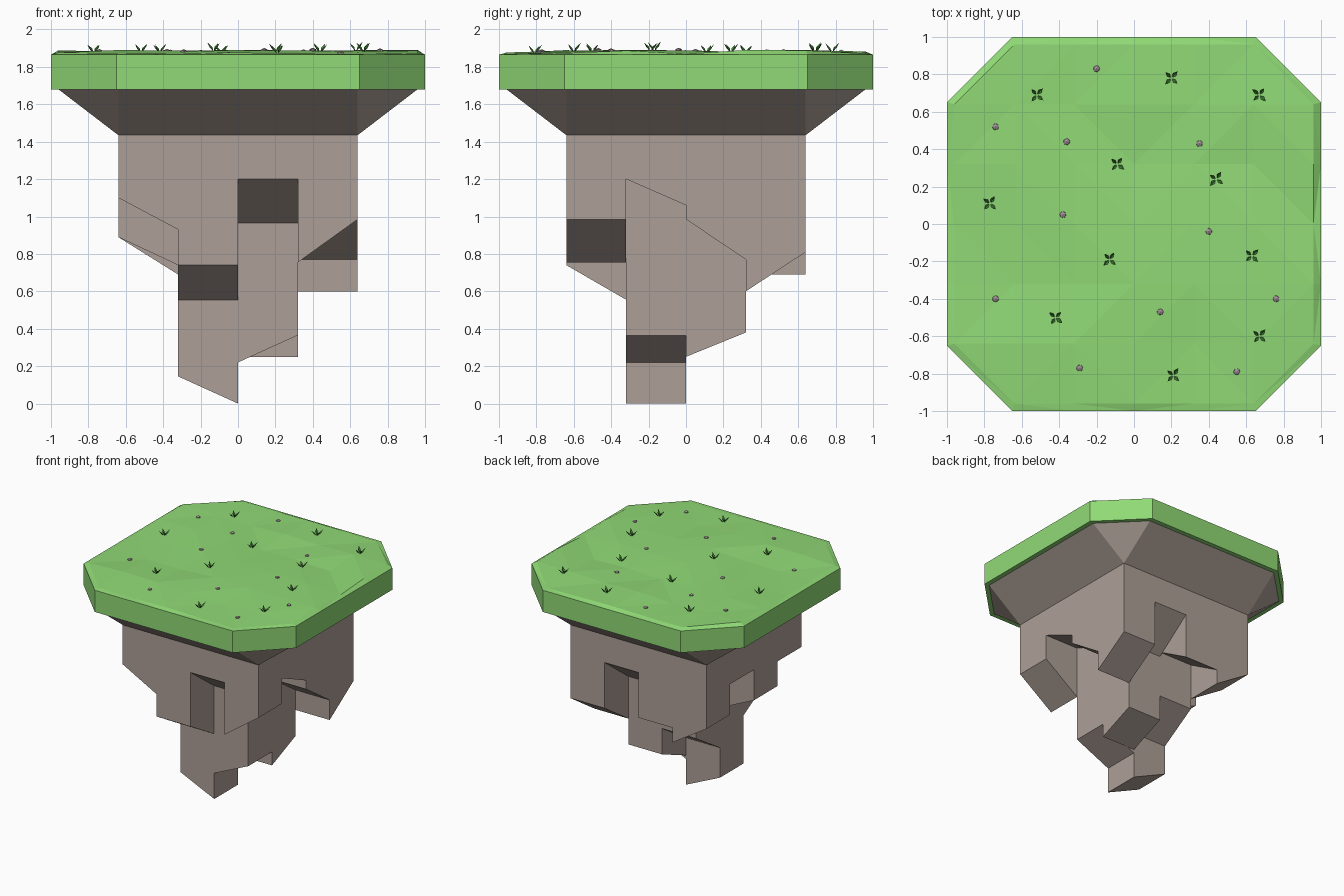
import bpy, bmesh, math, random
from mathutils import Vector, Matrix
from mathutils.bvhtree import BVHTree

if "Cube" in bpy.data.objects:
    bpy.data.objects.remove(bpy.data.objects["Cube"])

random.seed(4)
C = 0.32                     # grid cell
RIM, Z_TOP, Z_GRASS, Z_ROCK = 0.96, 1.865, 1.68, 1.435


def material(name, rgb):
    m = bpy.data.materials.new(name)
    m.diffuse_color = (*rgb, 1)
    m.use_nodes = True
    m.node_tree.nodes["Principled BSDF"].inputs["Base Color"].default_value = m.diffuse_color
    return m


def finish(bm, name, mat):
    me = bpy.data.meshes.new(name)
    bm.to_mesh(me)
    bm.free()
    me.materials.append(mat)
    ob = bpy.data.objects.new(name, me)
    bpy.context.collection.objects.link(ob)
    return ob


def face(bm, pts, toward):
    f = bm.faces.new([bm.verts.new(p) for p in pts])
    f.normal_update()
    if f.normal.dot(Vector(toward)) < 0:
        f.normal_flip()


grass = material("grass", (0.28, 0.70, 0.18))
leaf = material("leaf", (0.07, 0.30, 0.05))
rock = material("rock", (0.42, 0.35, 0.31))
stone = material("stone", (0.36, 0.28, 0.31))

# Grass slab: bumpy faceted grid with cut corners, thin bevel rim, straight sides
bm = bmesh.new()
bmesh.ops.create_grid(bm, x_segments=6, y_segments=6, size=RIM)
for f in [f for f in bm.faces if all(abs(c) > 0.65 for c in f.calc_center_median()[:2])]:
    corner = max(f.verts, key=lambda v: abs(v.co.x) + abs(v.co.y))
    rest = [v for v in f.verts if v != corner]
    bm.verts.remove(corner)
    bm.faces.new(rest)
for v in bm.verts:
    v.co.z = random.uniform(Z_TOP + 0.002, Z_TOP + 0.027)
edges = [e for e in bm.edges if e.is_boundary]
new = bmesh.ops.extrude_edge_only(bm, edges=edges)["geom"]


def push(c):
    a = abs(c)
    return math.copysign(1.0 if a > 0.95 else 0.65 if a > 0.63 else a, c)


for v in [g for g in new if isinstance(g, bmesh.types.BMVert)]:
    v.co = (push(v.co.x), push(v.co.y), Z_TOP)
bmesh.ops.triangulate(bm, faces=bm.faces[:])
edges = [e for e in bm.edges if e.is_boundary]
new = bmesh.ops.extrude_edge_only(bm, edges=edges)["geom"]
for v in [g for g in new if isinstance(g, bmesh.types.BMVert)]:
    v.co.z = Z_GRASS
bmesh.ops.contextual_create(bm, geom=[e for e in bm.edges if e.is_boundary])
bmesh.ops.recalc_face_normals(bm, faces=bm.faces[:])
tree = BVHTree.FromBMesh(bm)
finish(bm, "grass_slab", grass)


def ground(x, y):
    return tree.ray_cast(Vector((x, y, 5)), Vector((0, 0, -1)))[0]


# Rock: tapered collar, four sloped sides and four corner triangles
bm = bmesh.new()
h = 2 * C
for i in range(4):
    r = Matrix.Rotation(i * math.pi / 2, 3, 'Z')
    side = [(RIM, -h, Z_GRASS), (RIM, h, Z_GRASS), (h, h, Z_ROCK), (h, -h, Z_ROCK)]
    tri = [(RIM, h, Z_GRASS), (h, RIM, Z_GRASS), (h, h, Z_ROCK)]
    face(bm, [r @ Vector(p) for p in side], r @ Vector((1, 0, -1)))
    face(bm, [r @ Vector(p) for p in tri], r @ Vector((1, 1, -1)))

# Rock: 4 x 4 hanging columns, each with (slope axis, z at low side, z at high side)
CELLS = [
    [("x", 1.10, .93), ("y", .74, .555), ("y", 1.2, .965), ("x", .755, .985)],
    [("x", .89, .74), ("x", .145, 0), ("x", .22, .365), ("y", 1.2, 1.06)],
    [("x", 1.15, .95), ("y", .40, .60), ("y", .25, .38), ("y", .985, .77)],
    [("x", .89, .69), ("y", 1.0, .815), ("y", .96, 1.2), ("y", .60, .81)],
]


def depth(i, j, u, v):
    if not (0 <= i < 4 and 0 <= j < 4):
        return Z_ROCK
    axis, a, b = CELLS[j][i]
    return a + (b - a) * (u if axis == "x" else v)


def wall(p, q, a, b, toward):
    """Wall between bottoms a and b (z at p and q); air is on the higher side."""
    d = [a[k] - b[k] for k in (0, 1)]
    if d[0] * d[1] < -1e-9:
        t = d[0] / (d[0] - d[1])
        m, z = p.lerp(q, t), a[0] + (a[1] - a[0]) * t
        wall(p, m, (a[0], z), (b[0], z), toward)
        wall(m, q, (z, a[1]), (z, b[1]), toward)
        return
    if abs(d[0]) + abs(d[1]) < 1e-6:
        return
    pts = [(*p, a[0])]
    pts += [(*q, a[1])]
    if abs(d[1]) > 1e-6:
        pts += [(*q, b[1])]
    if abs(d[0]) > 1e-6:
        pts += [(*p, b[0])]
    face(bm, pts, Vector(toward) * (1 if sum(d) < 0 else -1))


for j in range(-1, 4):
    for i in range(-1, 4):
        x, y = (i - 2) * C, (j - 2) * C
        if i >= 0 and j >= 0:
            face(bm, [(x + u * C, y + v * C, depth(i, j, u, v))
                      for u, v in ((0, 0), (1, 0), (1, 1), (0, 1))], (0, 0, -1))
        if j >= 0:
            wall(Vector((x + C, y)), Vector((x + C, y + C)),
                 [depth(i, j, 1, k) for k in (0, 1)],
                 [depth(i + 1, j, 0, k) for k in (0, 1)], (1, 0, 0))
        if i >= 0:
            wall(Vector((x, y + C)), Vector((x + C, y + C)),
                 [depth(i, j, k, 1) for k in (0, 1)],
                 [depth(i, j + 1, k, 0) for k in (0, 1)], (0, 1, 0))
bmesh.ops.remove_doubles(bm, verts=bm.verts[:], dist=1e-4)
finish(bm, "rock_base", rock)

# Grass tufts: four pointed folded blades in a cross
TUFTS = [(-.52, .69), (.20, .78), (.67, .69), (-.09, .32), (.44, .24), (-.77, .11),
         (-.13, -.19), (.63, -.17), (-.42, -.50), (.67, -.60), (.21, -.81)]
bm = bmesh.new()
for x, y in TUFTS:
    g = ground(x, y)
    for k in range(4):
        r = Matrix.Rotation(math.radians(50 + 90 * k + random.uniform(-8, 8)), 3, 'Z')
        s = random.uniform(0.9, 1.1)
        base, left, right, fold, tip = [bm.verts.new(g + r @ Vector(p) * s) for p in (
            (.004, 0, -.003), (.022, .010, .020), (.022, -.010, .020),
            (.026, 0, .015), (.046, 0, .042))]
        for tri in ((base, fold, left), (fold, tip, left),
                    (base, right, fold), (right, tip, fold)):
            bm.faces.new(tri)
finish(bm, "grass_tufts", leaf)

# Pebbles: small flattened low-poly stones
PEBBLES = [(-.20, .83), (-.74, .52), (-.36, .44), (.35, .43), (-.38, .05), (.40, -.04),
           (-.74, -.40), (.14, -.47), (.76, -.40), (-.29, -.77), (.55, -.79)]
bm = bmesh.new()
for x, y in PEBBLES:
    m = (Matrix.Translation(ground(x, y)) @ Matrix.Rotation(random.uniform(0, 3), 4, 'Z')
         @ Matrix.Diagonal((1, 1, .7, 1)))
    bmesh.ops.create_icosphere(bm, subdivisions=1, radius=.02, matrix=m)
finish(bm, "pebbles", stone)
